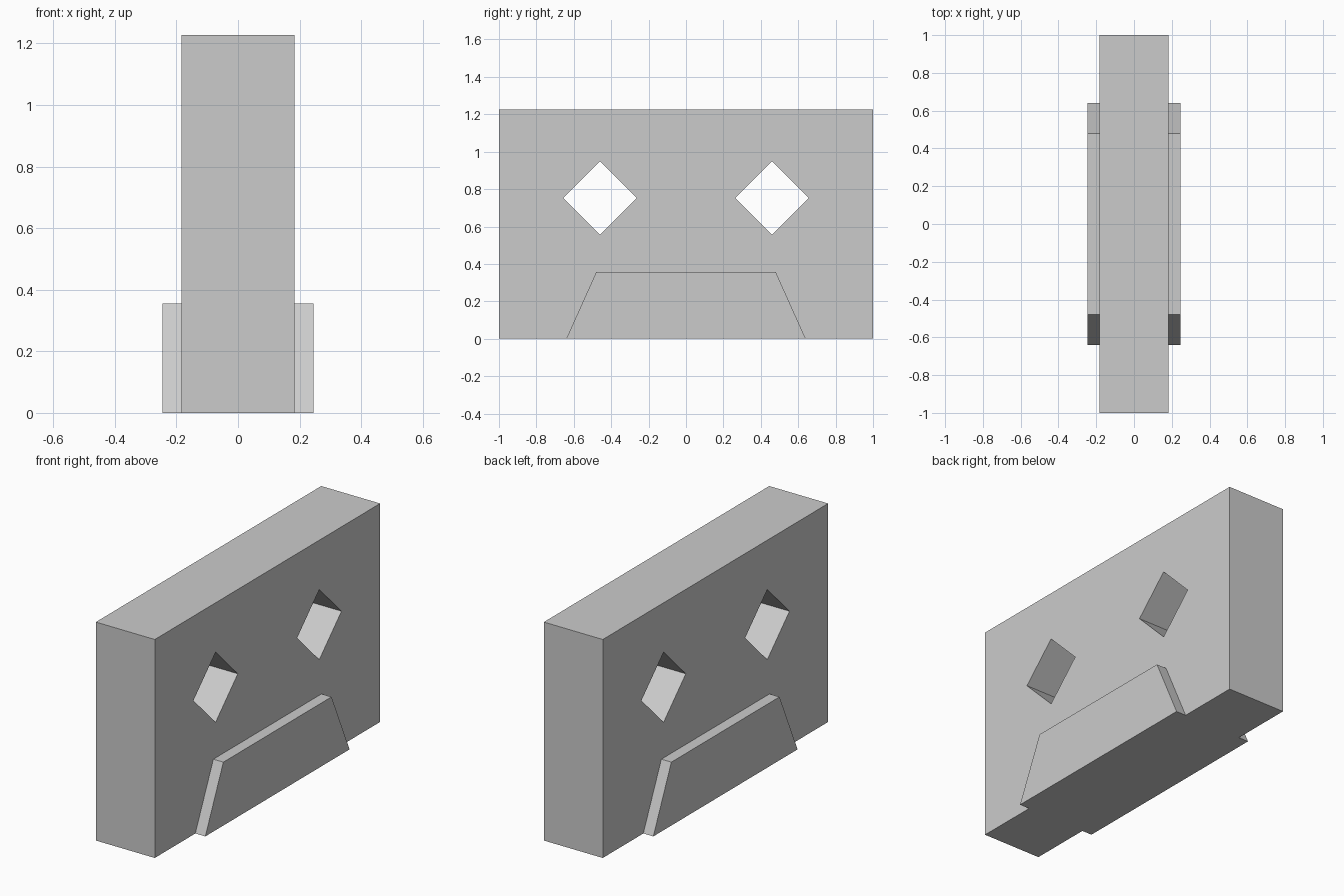
import bpy, bmesh

if "Cube" in bpy.data.objects:
    bpy.data.objects.remove(bpy.data.objects["Cube"])

HALF_T, HEIGHT = 0.183, 1.227
LIP = 0.245


def prism(name, profile, x0, x1):
    """Extrude a (y, z) profile along x from x0 to x1."""
    bm = bmesh.new()
    face = bm.faces.new([bm.verts.new((x0, y, z)) for y, z in profile])
    out = bmesh.ops.extrude_face_region(bm, geom=[face])
    moved = [v for v in out["geom"] if isinstance(v, bmesh.types.BMVert)]
    bmesh.ops.translate(bm, verts=moved, vec=(x1 - x0, 0, 0))
    bmesh.ops.recalc_face_normals(bm, faces=bm.faces)
    mesh = bpy.data.meshes.new(name)
    bm.to_mesh(mesh)
    bm.free()
    obj = bpy.data.objects.new(name, mesh)
    bpy.context.collection.objects.link(obj)
    return obj


# Main slab
body = prism("body", [(-1, 0), (1, 0), (1, HEIGHT), (-1, HEIGHT)], -HALF_T, HALF_T)

# Two diamond holes through the slab
bpy.context.view_layer.objects.active = body
R, Z = 0.197, 0.753
for y in (-0.46, 0.46):
    cutter = prism("hole_cutter", [(y - R, Z), (y, Z - R), (y + R, Z), (y, Z + R)], -0.5, 0.5)
    cutter.hide_render = True
    mod = body.modifiers.new("hole", "BOOLEAN")
    mod.operation, mod.solver, mod.object = "DIFFERENCE", "EXACT", cutter
    bpy.ops.object.modifier_apply(modifier=mod.name)
    bpy.data.objects.remove(cutter)

# Raised trapezoid plates on both broad sides
trapezoid = [(-0.64, 0), (0.64, 0), (0.48, 0.356), (-0.48, 0.356)]
for side, label in ((-1, "left"), (1, "right")):
    prism(label + "_plate", trapezoid, side * HALF_T, side * LIP)
